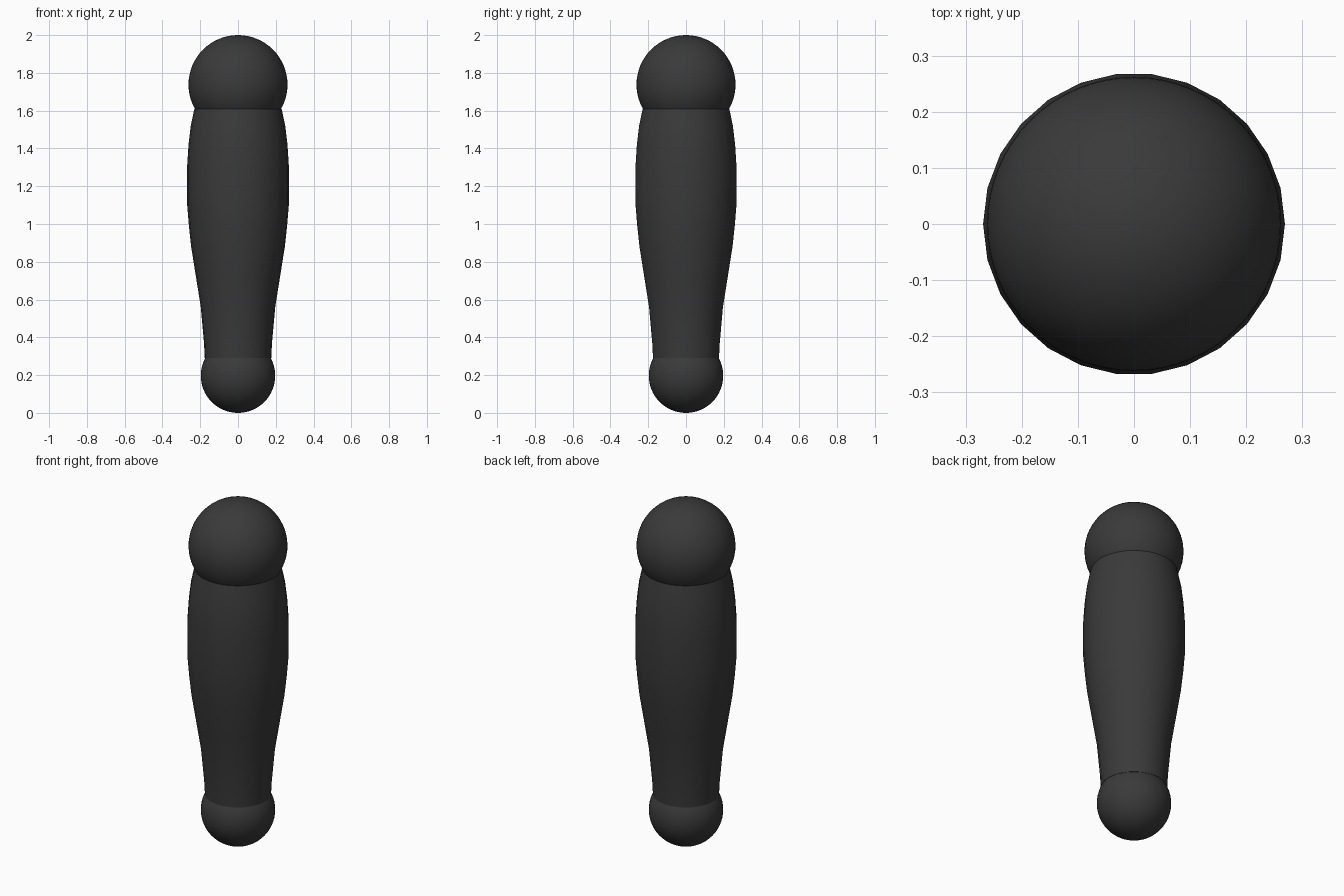
import bpy, bmesh, math

cube = bpy.data.objects.get("Cube")
if cube:
    bpy.data.objects.remove(cube, do_unlink=True)

# Single dark charcoal colour
COLOUR = (0.042, 0.042, 0.042, 1)
charcoal = bpy.data.materials.new("charcoal")
charcoal.diffuse_color = COLOUR
charcoal.use_nodes = True
charcoal.node_tree.nodes["Principled BSDF"].inputs["Base Color"].default_value = COLOUR


def finish(name, bm, z=0.0):
    """Turn a bmesh into a smooth, coloured object."""
    bmesh.ops.recalc_face_normals(bm, faces=bm.faces)
    mesh = bpy.data.meshes.new(name)
    bm.to_mesh(mesh)
    bm.free()
    obj = bpy.data.objects.new(name, mesh)
    obj.location.z = z
    bpy.context.collection.objects.link(obj)
    mesh.materials.append(charcoal)
    bpy.ops.object.select_all(action='DESELECT')
    obj.select_set(True)
    bpy.context.view_layer.objects.active = obj
    bpy.ops.object.shade_smooth_by_angle(angle=math.radians(40))
    return obj


def ball(name, radius, z):
    bm = bmesh.new()
    bmesh.ops.create_uvsphere(bm, u_segments=64, v_segments=32, radius=radius)
    finish(name, bm, z)


def turned(name, profile, sides):
    """Capped surface of revolution from (radius, height) pairs."""
    bm = bmesh.new()
    rings = []
    for r, z in profile:
        rings.append([bm.verts.new((r * math.cos(a), r * math.sin(a), z))
                      for a in (math.tau * i / sides for i in range(sides))])
    for low, high in zip(rings, rings[1:]):
        for i in range(sides):
            j = (i + 1) % sides
            bm.faces.new((low[i], low[j], high[j], high[i]))
    bm.faces.new(rings[0])
    bm.faces.new(rings[-1])
    finish(name, bm)


# Tapered limb with a fuller upper half
turned("limb", [(0.176, 0.29), (0.180, 0.37), (0.197, 0.56), (0.221, 0.71),
                (0.248, 0.88), (0.260, 0.99), (0.269, 1.10), (0.269, 1.31),
                (0.262, 1.42), (0.250, 1.52), (0.231, 1.61)], 26)

# Rounded joints at each end
ball("upper_joint", 0.262, 1.738)
ball("lower_joint", 0.197, 0.197)
